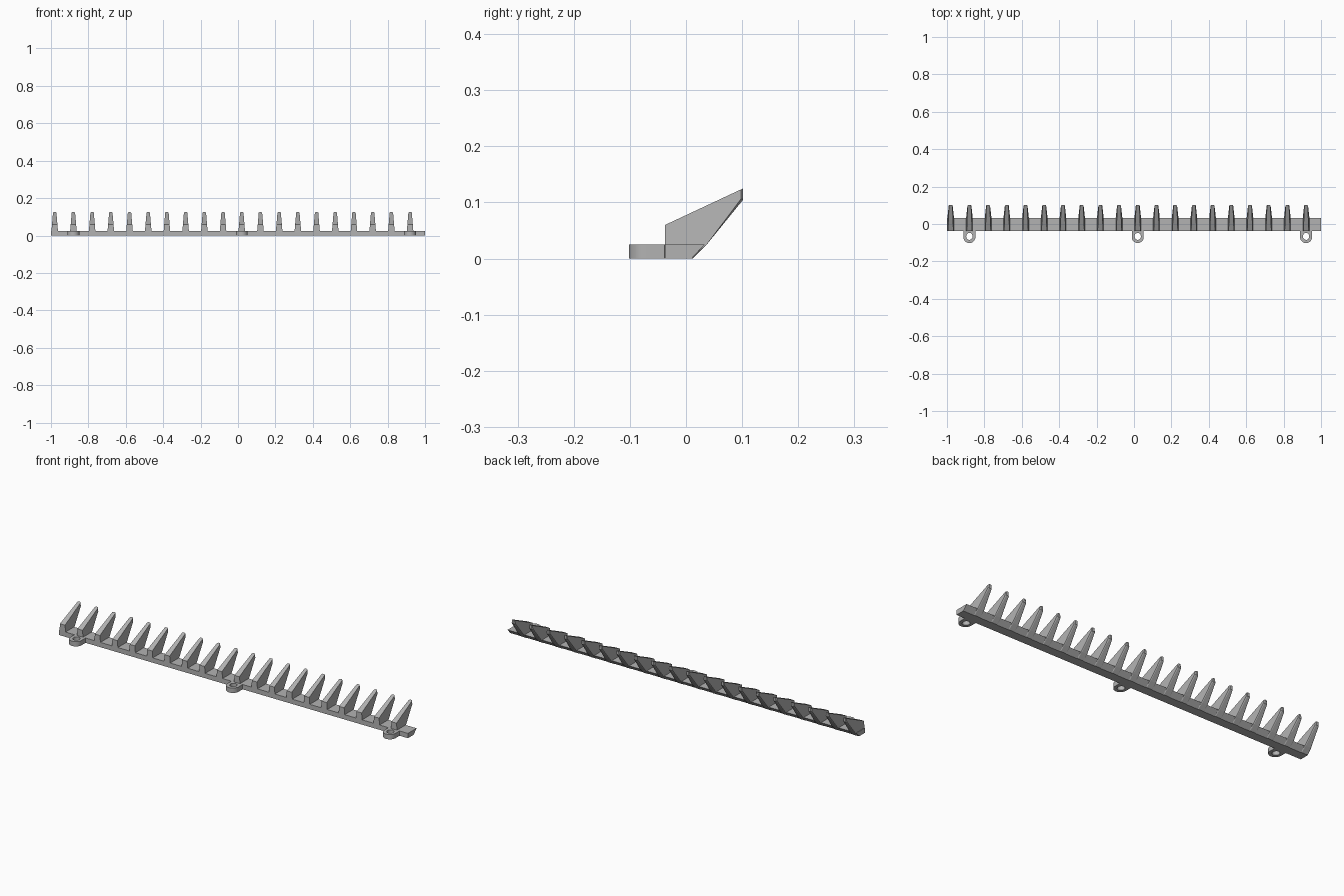
import bpy, bmesh, math

cube = bpy.data.objects.get("Cube")
if cube:
    bpy.data.objects.remove(cube)

grey = bpy.data.materials.new("plain_grey")
grey.use_nodes = True
colour = (0.45, 0.45, 0.45, 1)
grey.diffuse_color = colour
grey.node_tree.nodes["Principled BSDF"].inputs["Base Color"].default_value = colour

FRONT, BAR_TOP = -0.037, 0.025


def add_object(name, mesh, x=0):
    obj = bpy.data.objects.new(name, mesh)
    obj.location.x = x
    bpy.context.collection.objects.link(obj)
    return obj


def finish_mesh(bm, name):
    bmesh.ops.recalc_face_normals(bm, faces=bm.faces)
    mesh = bpy.data.meshes.new(name)
    bm.to_mesh(mesh)
    bm.free()
    mesh.materials.append(grey)
    return mesh


def side_solid(profile, left, right):
    """Span a (y, z) outline between two x functions of z."""
    bm = bmesh.new()
    rings = [[bm.verts.new((edge(z), y, z)) for y, z in profile] for edge in (left, right)]
    for ring in rings:
        bm.faces.new(ring)
    n = len(profile)
    for i in range(n):
        j = (i + 1) % n
        bm.faces.new((rings[0][i], rings[0][j], rings[1][j], rings[1][i]))
    return bm


# Long bar with a sloping back
bar_profile = [(FRONT, 0), (0.01, 0), (0.033, BAR_TOP), (FRONT, BAR_TOP)]
bar = side_solid(bar_profile, lambda z: -1, lambda z: 1)
add_object("bar", finish_mesh(bar, "bar"))


# Row of tapered teeth with chamfered back corners
def half_width(z):
    return 0.0195 - 0.085 * z


tooth_profile = [(FRONT, 0), (0.012, 0), (0.037, BAR_TOP), (0.102, 0.105),
                 (0.102, 0.125), (FRONT, 0.06)]
tooth = side_solid(tooth_profile, lambda z: -half_width(z), half_width)
back = [e for e in tooth.edges
        if all(v.co.y > 0 for v in e.verts)
        and e.verts[0].co.x * e.verts[1].co.x > 0]
bmesh.ops.bevel(tooth, geom=back, offset=0.004, segments=1, affect='EDGES')
tooth_mesh = finish_mesh(tooth, "tooth")
for i in range(20):
    add_object(f"tooth_{i + 1}", tooth_mesh, -0.98 + 0.1 * i)

# Mounting lugs: rounded tabs with a hole through them
STEPS, CENTRE, OUTER, HOLE = 32, -0.07, 0.032, 0.017
lug = bmesh.new()
rings = []
for z in (0, BAR_TOP):
    outer, inner = [], []
    for k in range(STEPS):
        a = 2 * math.pi * k / STEPS
        c, s = math.cos(a), math.sin(a)
        # The half nearest the bar is squared off and meets its front face
        if s > 0.001:
            grow = 1 / max(abs(c), abs(s))
            px, py = OUTER * c * grow, FRONT + 0.002 if abs(s) >= abs(c) else CENTRE + OUTER * s * grow
        else:
            px, py = OUTER * c, CENTRE + OUTER * s
        outer.append(lug.verts.new((px, py, z)))
        inner.append(lug.verts.new((HOLE * c, CENTRE + 0.004 + HOLE * s * 1.1, z)))
    rings.append((outer, inner))
(lo, li), (to, ti) = rings
for k in range(STEPS):
    j = (k + 1) % STEPS
    for a, b in ((lo, li), (to, ti), (lo, to), (li, ti)):
        lug.faces.new((a[k], a[j], b[j], b[k]))
lug_mesh = finish_mesh(lug, "lug")
for i, side in enumerate(("right", "middle", "left")):
    obj = add_object(f"{side}_lug", lug_mesh, -0.88 + 0.9 * i)
bpy.context.view_layer.objects.active = obj
obj.select_set(True)
bpy.ops.object.shade_smooth_by_angle(angle=math.radians(30))
